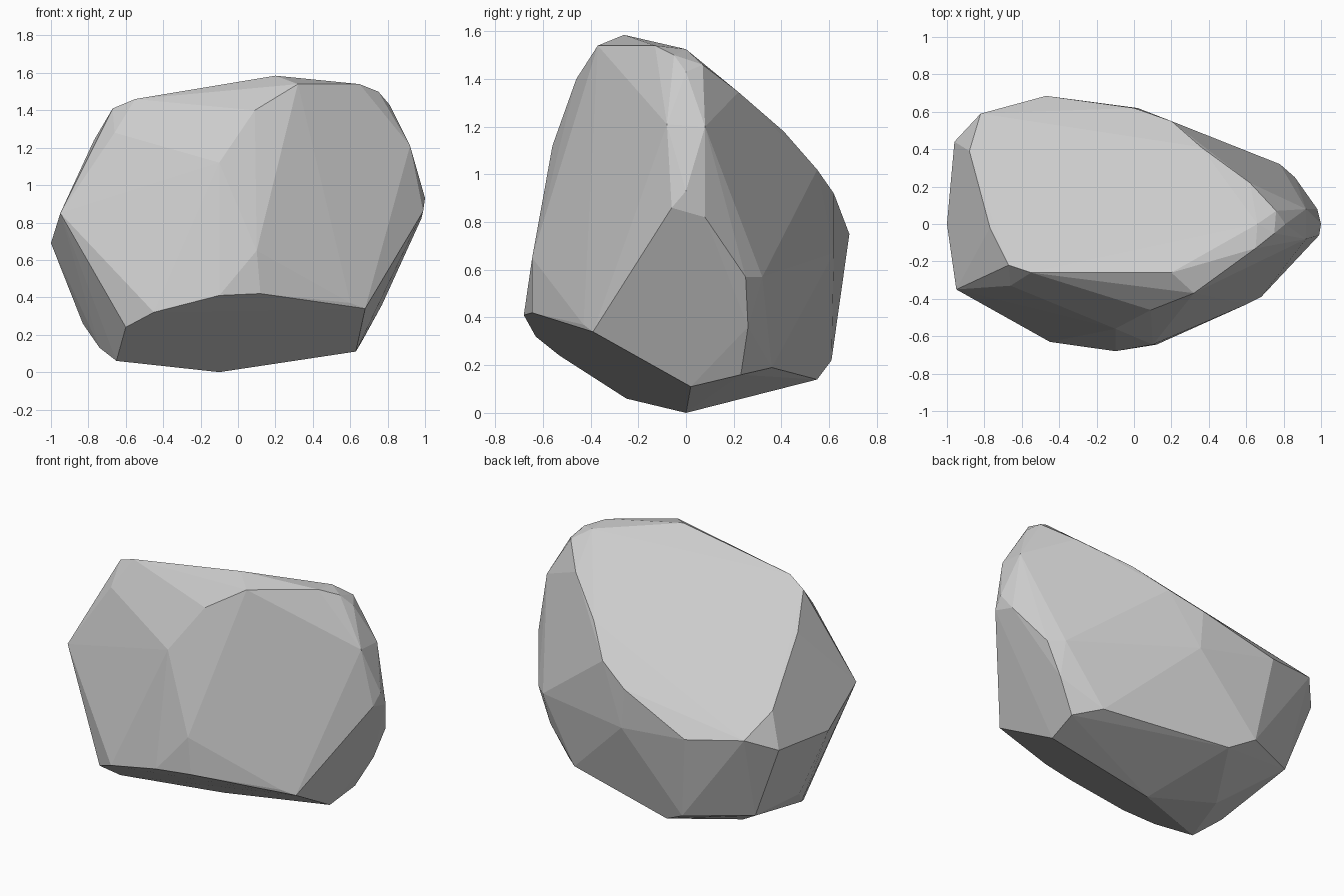
import bpy, bmesh, math

# Rock: convex hull of its key corners, grouped by region
crown = [
    (0.2, -0.26, 1.585), (-0.55, -0.26, 1.46), (-0.67, -0.22, 1.41), (0.32, -0.37, 1.54),
    (0.65, -0.13, 1.54), (0.75, -0.05, 1.50), (0.66, 0.0, 1.525), (0.76, 0.07, 1.46),
    (0.62, 0.22, 1.345), (0.36, 0.41, 1.18), (0.2, 0.55, 1.02), (0.0, 0.62, 0.92),
    (-0.47, 0.685, 0.75), (-0.82, 0.59, 0.80), (-0.77, -0.02, 1.24), (-0.88, 0.39, 0.93),
]
front = [
    (0.09, -0.46, 1.40), (-0.1, -0.56, 1.12), (-0.66, -0.33, 1.28), (-0.1, -0.68, 0.41),
    (0.12, -0.645, 0.42), (0.10, -0.645, 0.65), (0.60, -0.43, 0.37), (0.68, -0.39, 0.34),
    (-0.45, -0.63, 0.32), (-0.60, -0.53, 0.24), (-0.95, -0.35, 0.85),
]
right_end = [
    (0.81, 0.0, 1.43), (0.92, -0.08, 1.21), (0.92, 0.08, 1.20), (0.99, -0.06, 0.86),
    (1.0, 0.0, 0.93), (0.98, 0.08, 0.82), (0.78, 0.32, 0.57), (0.86, 0.25, 0.57),
    (0.77, 0.26, 0.36), (0.66, 0.23, 0.16),
]
underside = [
    (0.63, 0.02, 0.11), (-0.1, 0.0, 0.0), (-0.65, -0.25, 0.06), (-0.5, 0.14, 0.045),
    (0.53, 0.36, 0.19), (-0.25, 0.55, 0.14),
]
back_left = [
    (0.02, 0.62, 0.67), (-0.4, 0.61, 0.22), (-0.96, 0.44, 0.72), (-1.0, 0.0, 0.69),
    (-0.83, 0.05, 0.26), (-0.74, -0.1, 0.13), (-0.78, 0.42, 0.25),
]

bm = bmesh.new()
for c in crown + front + right_end + underside + back_left:
    bm.verts.new(c)
bmesh.ops.convex_hull(bm, input=bm.verts)
loose = [v for v in bm.verts if not v.link_faces]
bmesh.ops.delete(bm, geom=loose, context='VERTS')

# Merge nearly coplanar triangles into broad facets
bmesh.ops.dissolve_limit(bm, angle_limit=math.radians(2),
                         verts=bm.verts[:], edges=bm.edges[:])
bmesh.ops.recalc_face_normals(bm, faces=bm.faces[:])

mesh = bpy.data.meshes.new("rock")
bm.to_mesh(mesh)
bm.free()
rock = bpy.data.objects.new("rock", mesh)
bpy.context.collection.objects.link(rock)
